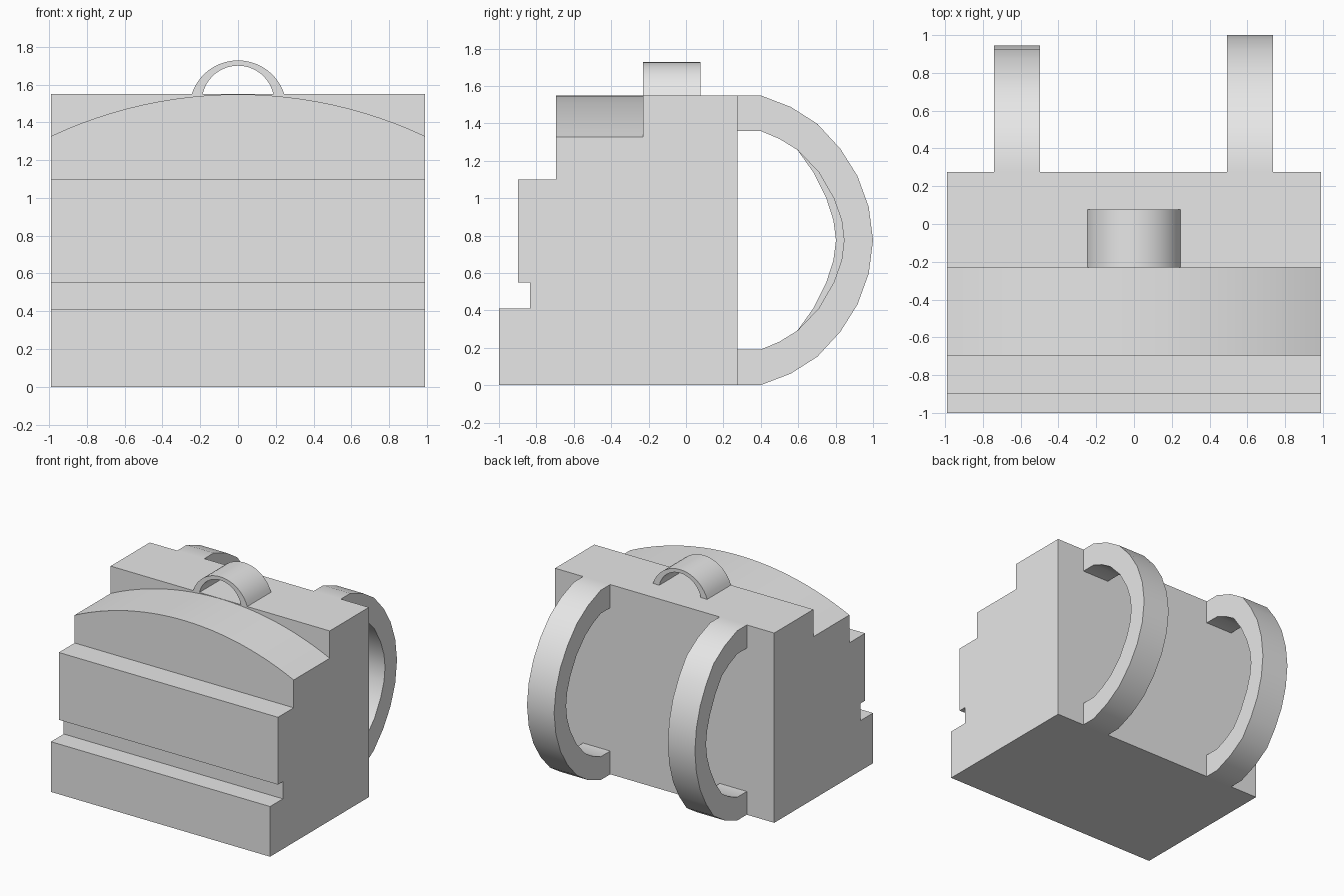
import bpy, bmesh, math
from mathutils import Vector

cube = bpy.data.objects.get("Cube")
if cube:
    bpy.data.objects.remove(cube, do_unlink=True)

HALF_W, TOP, BACK = 0.99, 1.55, 0.275

grey = bpy.data.materials.new("light_grey")
grey.use_nodes = True
grey.diffuse_color = (0.8, 0.8, 0.8, 1)
grey.node_tree.nodes["Principled BSDF"].inputs["Base Color"].default_value = (0.8, 0.8, 0.8, 1)


def extrude(name, outline, axis, start, end):
    """Extrude a closed (u, z) outline along x or y."""
    bm = bmesh.new()
    place = (lambda u, z: (start, u, z)) if axis == 0 else (lambda u, z: (u, start, z))
    face = bm.faces.new([bm.verts.new(place(u, z)) for u, z in outline])
    moved = bmesh.ops.extrude_face_region(bm, geom=[face])["geom"]
    offset = Vector((0, 0, 0))
    offset[axis] = end - start
    bmesh.ops.translate(bm, vec=offset,
                        verts=[v for v in moved if isinstance(v, bmesh.types.BMVert)])
    bmesh.ops.recalc_face_normals(bm, faces=bm.faces)
    mesh = bpy.data.meshes.new(name)
    bm.to_mesh(mesh)
    bm.free()
    mesh.materials.append(grey)
    obj = bpy.data.objects.new(name, mesh)
    bpy.context.collection.objects.link(obj)
    return obj


def smooth(obj):
    bpy.ops.object.select_all(action="DESELECT")
    obj.select_set(True)
    bpy.context.view_layer.objects.active = obj
    bpy.ops.object.shade_smooth_by_angle(angle=math.radians(30))


def arc(half, base, rise, steps):
    """Circular arc from -half to +half, starting at base and rising at the middle."""
    radius = (half * half + rise * rise) / (2 * rise)
    sweep = math.atan2(half, radius - rise)
    angles = [sweep * (2 * i / steps - 1) for i in range(steps + 1)]
    return [(radius * math.sin(a), base + rise - radius + radius * math.cos(a)) for a in angles]


# Stepped bag body
body = extrude("bag_body", [
    (-1, 0), (-1, 0.41), (-0.835, 0.41), (-0.835, 0.55), (-0.898, 0.55), (-0.898, 1.10),
    (-0.695, 1.10), (-0.695, TOP), (BACK, TOP), (BACK, 0)], 0, -HALF_W, HALF_W)

# Domed front pocket, cut from the upper front of the body
dome = arc(HALF_W, 1.327, 0.221, 24)
dome = [(-1.1, 1.327)] + dome + [(1.1, 1.327), (1.1, 1.8), (-1.1, 1.8)]
cutter = extrude("dome_cutter", dome, 1, -0.8, -0.23)
cutter.hide_render = True
cut = body.modifiers.new("dome", "BOOLEAN")
cut.operation, cut.solver, cut.object = "DIFFERENCE", "EXACT", cutter
bpy.context.view_layer.objects.active = body
bpy.ops.object.modifier_apply(modifier=cut.name)
bpy.data.objects.remove(cutter, do_unlink=True)
smooth(body)

# Carry loop on the top
loop = arc(0.245, TOP, 0.178, 20) + arc(0.187, TOP, 0.15, 20)[::-1]
smooth(extrude("carry_loop", loop, 1, -0.23, 0.077))

# Shoulder straps, each symmetric about mid height
OUTER = [(BACK, TOP), (0.398, TOP), (0.56, 1.488), (0.703, 1.397)]
INNER = [(BACK, 1.36), (0.398, 1.36), (0.50, 1.317), (0.596, 1.258)]
HEIGHTS_OUT, HEIGHTS_IN = (1.263, 1.118, 0.953), (1.14, 1.0, 0.882)


def strap(name, start, end, outer_y, inner_y):
    def edge(points, ys, zs):
        upper = points + list(zip(ys, zs))
        return upper + [(ys[-1], TOP / 2)] + [(y, TOP - z) for y, z in reversed(upper)]
    outline = edge(OUTER, outer_y, HEIGHTS_OUT) + edge(INNER, inner_y, HEIGHTS_IN)[::-1]
    smooth(extrude(name, outline, 0, start, end))


strap("left_strap", 0.492, 0.737, (0.826, 0.917, 0.977, 1.0), (0.709, 0.79, 0.832, 0.845))
strap("right_strap", -0.742, -0.497, (0.80, 0.877, 0.926, 0.945), (0.68, 0.75, 0.788, 0.802))
